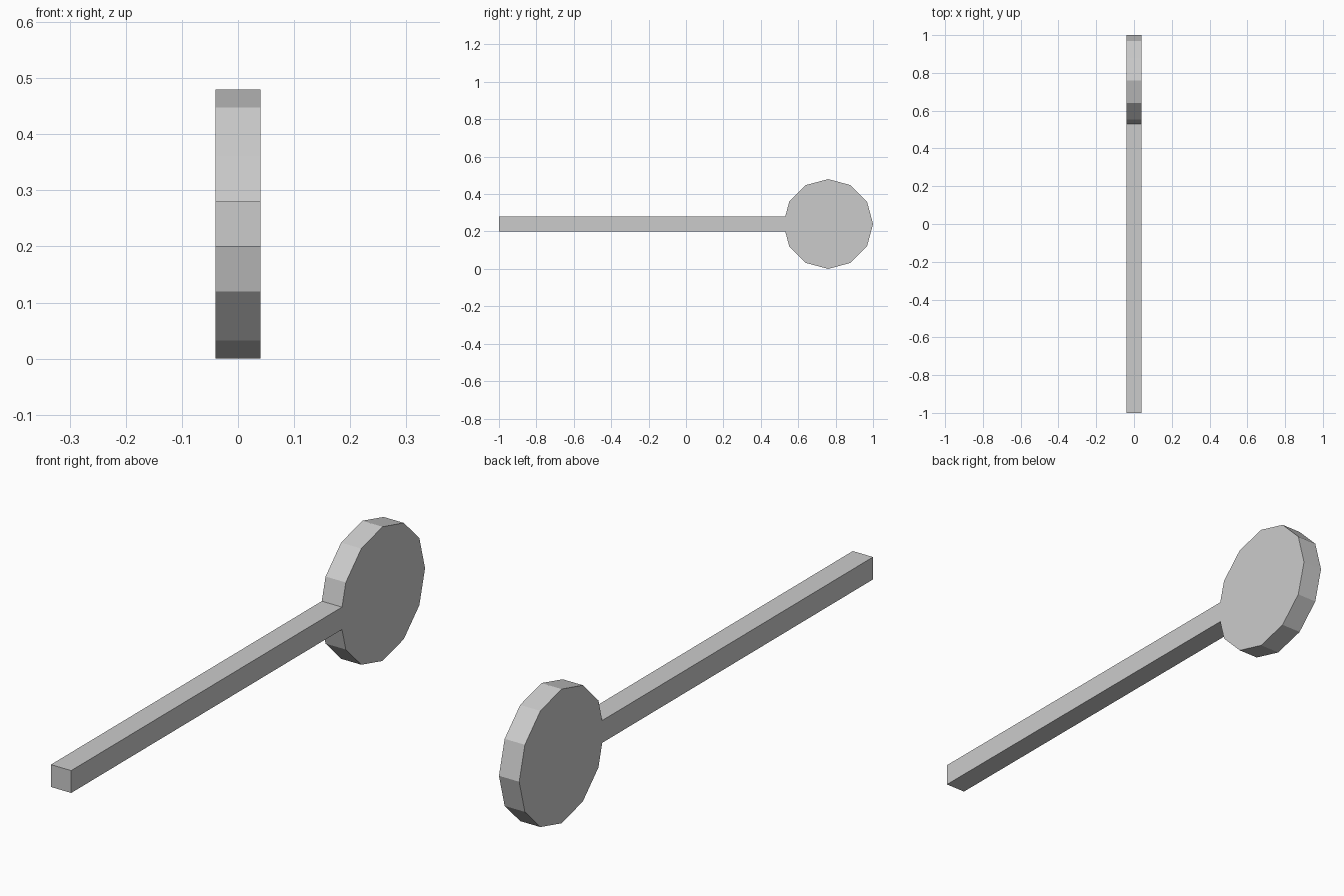
import bpy, bmesh
from math import sin, cos, radians

if "Cube" in bpy.data.objects:
    bpy.data.objects.remove(bpy.data.objects["Cube"])

R, CY, CZ = 0.24, 0.76, 0.24      # disc radius and centre
HALF, H = 0.04, 0.04              # half thickness, half handle height

# Outline in the YZ plane: twelve-sided head, its rear corner replaced by the handle
outline = [(CY + R * cos(radians(a)), CZ + R * sin(radians(a)))
           for a in range(-150, 151, 30)]
y0, y1 = CY - R, CY + R * cos(radians(150))
join_y = y0 + (y1 - y0) * H / (R * 0.5)
outline += [(join_y, CZ + H), (-1, CZ + H), (-1, CZ - H), (join_y, CZ - H)]

# Extrude the outline across the thickness
bm = bmesh.new()
face = bm.faces.new([bm.verts.new((-HALF, y, z)) for y, z in outline])
ext = bmesh.ops.extrude_face_region(bm, geom=[face], use_keep_orig=True)
verts = [v for v in ext["geom"] if isinstance(v, bmesh.types.BMVert)]
bmesh.ops.translate(bm, verts=verts, vec=(2 * HALF, 0, 0))
bmesh.ops.recalc_face_normals(bm, faces=bm.faces)
mesh = bpy.data.meshes.new("round_head_paddle")
bm.to_mesh(mesh)
bm.free()
bpy.context.collection.objects.link(bpy.data.objects.new("round_head_paddle", mesh))
